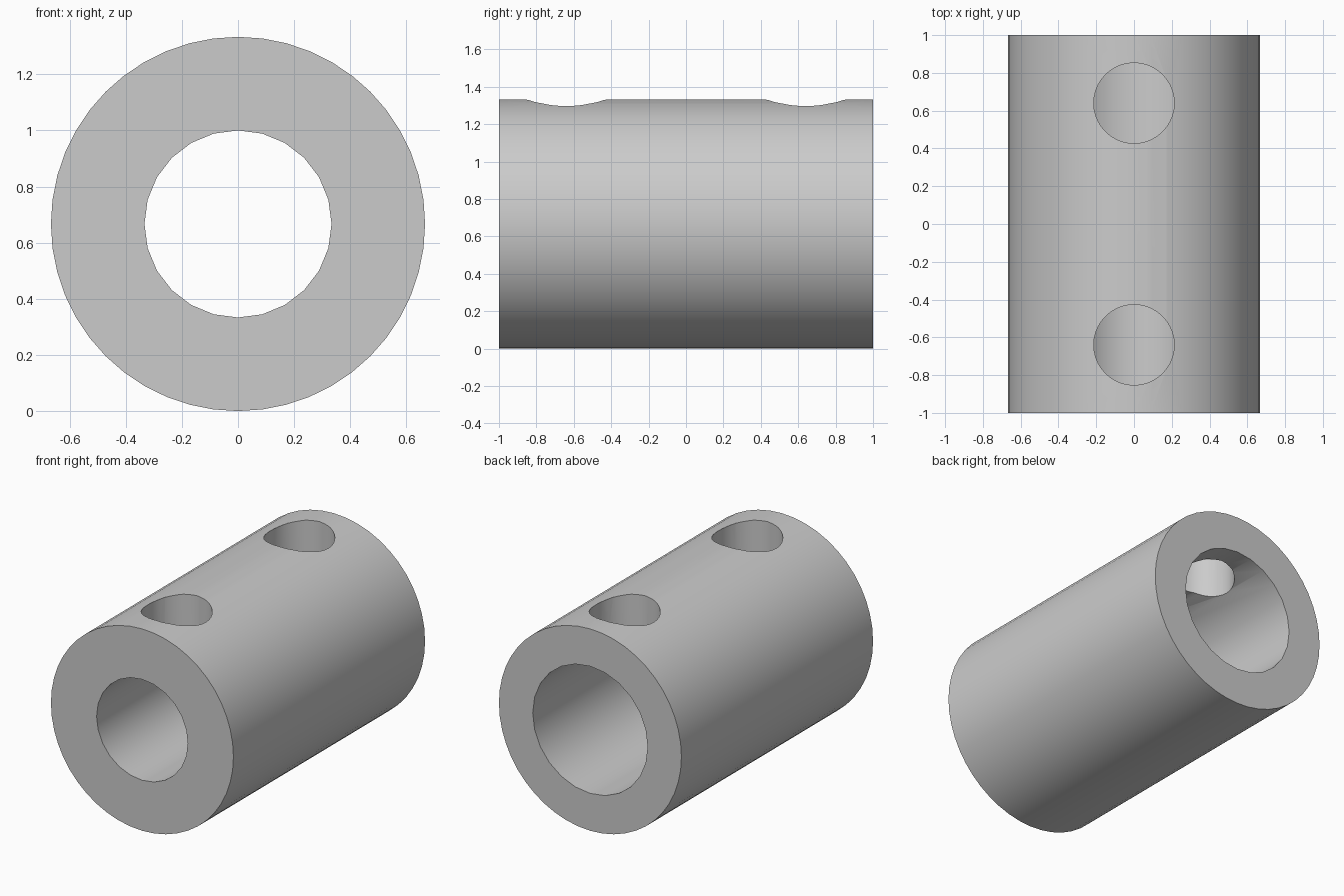
import bpy, math

if "Cube" in bpy.data.objects:
    bpy.data.objects.remove(bpy.data.objects["Cube"], do_unlink=True)

OUTER_R, LENGTH = 2 / 3, 2.0
FRONT_BORE_R, BACK_BORE_R = 1 / 3, 0.42
SCREW_R, SCREW_Y = 0.213, 0.64

steel = bpy.data.materials.new("grey steel")
steel.use_nodes = True
grey = (0.6, 0.6, 0.6, 1)
steel.diffuse_color = grey
steel.node_tree.nodes["Principled BSDF"].inputs["Base Color"].default_value = grey


def cylinder(name, radius, start, end, sides, axis="Y"):
    """Cylinder along Y (centred on the shaft) or along Z (given as x, y, z ends)."""
    middle = [(a + b) / 2 for a, b in zip(start, end)]
    depth = max(abs(b - a) for a, b in zip(start, end))
    tilt = math.pi / 2 if axis == "Y" else 0
    bpy.ops.mesh.primitive_cylinder_add(vertices=sides, radius=radius, depth=depth,
                                        location=middle, rotation=(tilt, 0, 0))
    obj = bpy.context.object
    obj.name = name
    obj.data.materials.append(steel)
    return obj


def cut(body, cutter):
    """Subtract the cutter from the body and discard it."""
    cutter.hide_render = True
    mod = body.modifiers.new("cut", "BOOLEAN")
    mod.operation = "DIFFERENCE"
    mod.solver = "EXACT"
    mod.object = cutter
    bpy.context.view_layer.objects.active = body
    bpy.ops.object.modifier_apply(modifier=mod.name)
    bpy.data.objects.remove(cutter, do_unlink=True)


# Outer sleeve
half = LENGTH / 2
body = cylinder("coupling_sleeve", OUTER_R, (0, -half, OUTER_R), (0, half, OUTER_R), 48)

# Stepped bore: narrow at the front, wide at the back
cut(body, cylinder("front_bore", FRONT_BORE_R, (0, -1.2, OUTER_R), (0, 0.1, OUTER_R), 24))
cut(body, cylinder("back_bore", BACK_BORE_R, (0, 0, OUTER_R), (0, 1.2, OUTER_R), 24))

# Set screw holes through the top wall
for side in (-1, 1):
    y = side * SCREW_Y
    cut(body, cylinder("screw_hole", SCREW_R, (0, y, OUTER_R), (0, y, 1.6), 40, "Z"))

# Smooth round walls, sharp rims
bpy.ops.object.select_all(action="DESELECT")
body.select_set(True)
bpy.context.view_layer.objects.active = body
bpy.ops.object.shade_smooth_by_angle(angle=math.radians(30))
